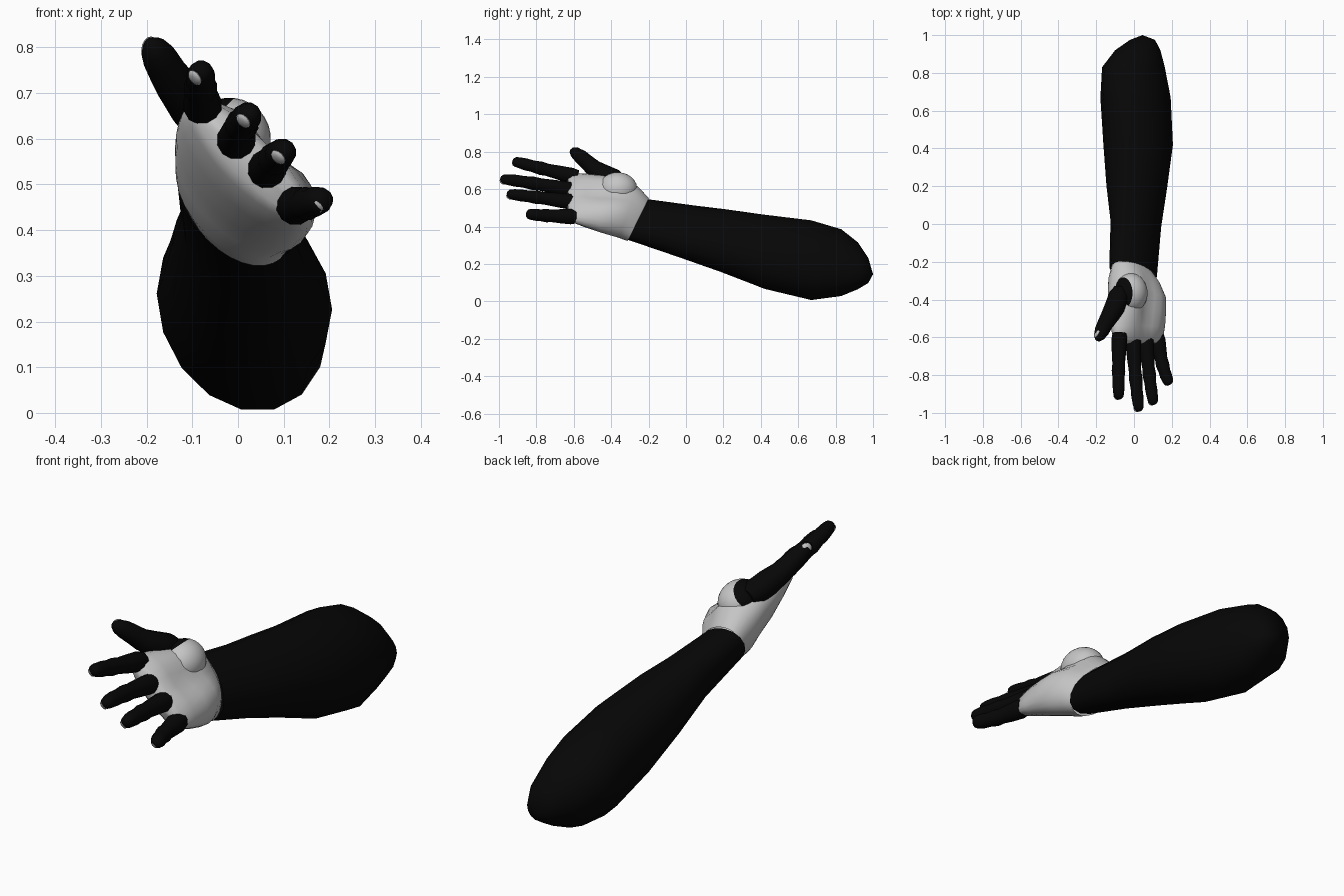
import bpy, bmesh, math
from mathutils import Vector, Matrix

if "Cube" in bpy.data.objects:
    bpy.data.objects.remove(bpy.data.objects["Cube"])


def material(name, value):
    m = bpy.data.materials.new(name)
    m.diffuse_color = (value, value, value, 1)
    m.use_nodes = True
    m.node_tree.nodes["Principled BSDF"].inputs["Base Color"].default_value = m.diffuse_color
    return m


BLACK = material("black", 0.002)
GREY = material("light_grey", 0.56)

# Hand frame: across the palm toward the thumb, and out of the palm
ACROSS = Vector((-0.7071, 0, 0.7071))
OUT = Vector((0.7071, 0, 0.7071))


def finish(bm, name, *mats):
    bmesh.ops.recalc_face_normals(bm, faces=bm.faces)
    me = bpy.data.meshes.new(name)
    bm.to_mesh(me)
    bm.free()
    for mat in mats:
        me.materials.append(mat)
    ob = bpy.data.objects.new(name, me)
    bpy.context.collection.objects.link(ob)
    bpy.ops.object.select_all(action='DESELECT')
    ob.select_set(True)
    bpy.context.view_layer.objects.active = ob
    bpy.ops.object.shade_smooth_by_angle(angle=math.radians(60))
    return ob


def loft(name, rings, start, end, mat):
    """Skin a list of point rings; start and end are pole points or None."""
    bm = bmesh.new()
    vs = [[bm.verts.new(p) for p in ring] for ring in rings]
    n = len(vs[0])
    for a, b in zip(vs, vs[1:]):
        for i in range(n):
            j = (i + 1) % n
            bm.faces.new((a[i], a[j], b[j], b[i]))
    for ring, pole in ((vs[0], start), (vs[-1], end)):
        if pole is not None:
            v = bm.verts.new(pole)
            for i in range(n):
                bm.faces.new((ring[i], ring[(i + 1) % n], v))
    return finish(bm, name, mat)


def angles(n):
    return [2 * math.pi * i / n for i in range(n)]


# Forearm: y, centre x, centre z, half width, half height, slant, skew in degrees
forearm = [
    (-0.255, -0.005, 0.437, 0.126, 0.109, 0.5, 28),
    (0.0, 0.010, 0.375, 0.134, 0.138, 0.3, 20),
    (0.20, 0.015, 0.325, 0.161, 0.169, 0.1, 13),
    (0.42, 0.022, 0.265, 0.184, 0.202, 0, 11),
    (0.67, 0.008, 0.220, 0.186, 0.217, 0, 11),
    (0.83, -0.003, 0.207, 0.166, 0.182, 0, 11),
    (0.92, 0.020, 0.190, 0.120, 0.127, 0, 11),
    (0.975, 0.045, 0.165, 0.066, 0.067, 0, 8),
]
rings = []
for y, cx, cz, a, b, slant, skew in forearm:
    ring = []
    for t in angles(16):
        dz = b * math.sin(t - math.radians(skew))
        ring.append((cx + a * math.cos(t), y + slant * dz, cz + dz))
    rings.append(ring)
loft("forearm", rings, None, (0.045, 1.0, 0.145), BLACK)

# Palm: y, centre x, centre z, half span, palm depth, back depth, hollow, slant
palm = [
    (-0.255, -0.005, 0.437, 0.139, 0.085, 0.085, 0, 0.5),
    (-0.31, 0.000, 0.475, 0.160, 0.120, 0.108, 0.12, 0.35),
    (-0.38, 0.010, 0.500, 0.180, 0.134, 0.108, 0.28, 0.15),
    (-0.46, 0.015, 0.520, 0.188, 0.115, 0.100, 0.36, 0),
    (-0.54, 0.020, 0.540, 0.186, 0.085, 0.083, 0.30, 0),
    (-0.61, 0.022, 0.555, 0.178, 0.055, 0.060, 0.05, 0),
    (-0.63, 0.022, 0.557, 0.160, 0.035, 0.040, 0, 0),
]
rings = []
for y, cx, cz, a, front, back, hollow, slant in palm:
    ring = []
    for t in angles(28):
        c, s = math.cos(t), math.sin(t)
        depth = back
        if s > 0:
            depth = front * (1 - hollow * math.exp(-(c / 0.4) ** 2))
        p = Vector((cx, y, cz)) + ACROSS * a * c + OUT * depth * s
        p.y += slant * (p.z - cz)
        ring.append(p)
    rings.append(ring)
loft("palm", rings, None, (0.022, -0.64, 0.557), GREY)


def ellipsoid(centre, x_axis, y_axis, z_axis, segments):
    m = Matrix((x_axis, y_axis, z_axis)).transposed().to_4x4()
    m.translation = centre
    bm = bmesh.new()
    bmesh.ops.create_uvsphere(bm, u_segments=segments, v_segments=segments // 2,
                              radius=1, matrix=m)
    return bm


# Ball of the thumb: grey, with a black cap on the thumb side
centre = Vector((-0.018, -0.365, 0.600))
bm = ellipsoid(centre, Vector((0, 0.105, 0)), OUT * 0.090, ACROSS * 0.090, 28)
for f in bm.faces:
    f.material_index = int((f.calc_center_median() - centre).dot(ACROSS) > 0.05)
finish(bm, "thumb_ball", GREY, BLACK)


def tube(name, path, sides=12):
    """Round limb through (x, y, z, radius) stations."""
    pts = [Vector(p[:3]) for p in path]
    rings = []
    for i, p in enumerate(path):
        d = (pts[min(i + 1, len(pts) - 1)] - pts[max(i - 1, 0)]).normalized()
        u = (ACROSS - d * ACROSS.dot(d)).normalized()
        v = d.cross(u)
        rings.append([pts[i] + (u * math.cos(t) + v * math.sin(t)) * p[3]
                      for t in angles(sides)])
    loft(name, rings, pts[0], pts[-1] + (pts[-1] - pts[-2]) * 0.3, BLACK)


def nail(name, centre, out, along, size):
    out = Vector(out).normalized()
    along = Vector(along)
    along = (along - out * along.dot(out)).normalized()
    bm = ellipsoid(centre, out.cross(along) * size, along * size * 1.1, out * size * 0.4, 12)
    finish(bm, name, GREY)


# Fingers: base, middle joint, tip
fingers = {
    "index": ((-0.076, -0.58, 0.665), (-0.082, -0.77, 0.71), (-0.080, -0.925, 0.751)),
    "middle": ((-0.006, -0.59, 0.590), (0.008, -0.81, 0.63), (0.027, -0.99, 0.655)),
    "ring": ((0.060, -0.59, 0.529), (0.080, -0.79, 0.555), (0.104, -0.955, 0.575)),
    "little": ((0.122, -0.59, 0.453), (0.150, -0.74, 0.458), (0.189, -0.85, 0.468)),
}
profile = [(0, 0.038), (0.08, 0.043), (0.25, 0.039), (0.42, 0.034), (0.52, 0.037),
           (0.65, 0.032), (0.76, 0.033), (0.88, 0.030), (0.96, 0.025), (1, 0.014)]
for name, (a, m, b) in fingers.items():
    a, m, b = Vector(a), Vector(m), Vector(b)
    ctrl = m * 2 - (a + b) / 2
    path = []
    for t, r in profile:
        p = a * (1 - t) ** 2 + ctrl * 2 * t * (1 - t) + b * t * t
        path.append((*p, r))
    tube(name + "_finger", path)
    d = (b - m).normalized()
    nail(name + "_nail", b - d * 0.012 - OUT * 0.020, d * 0.5 - OUT, d, 0.019)

# Thumb
tube("thumb", [
    (-0.070, -0.34, 0.640, 0.035), (-0.080, -0.38, 0.652, 0.055),
    (-0.102, -0.44, 0.678, 0.055), (-0.132, -0.495, 0.712, 0.047),
    (-0.153, -0.53, 0.745, 0.042), (-0.170, -0.565, 0.775, 0.039),
    (-0.184, -0.595, 0.797, 0.030), (-0.191, -0.612, 0.809, 0.016)])
nail("thumb_nail", (-0.196, -0.578, 0.803), (-0.8, 0.5, 0.35), (-0.3, -0.6, 0.5), 0.022)
